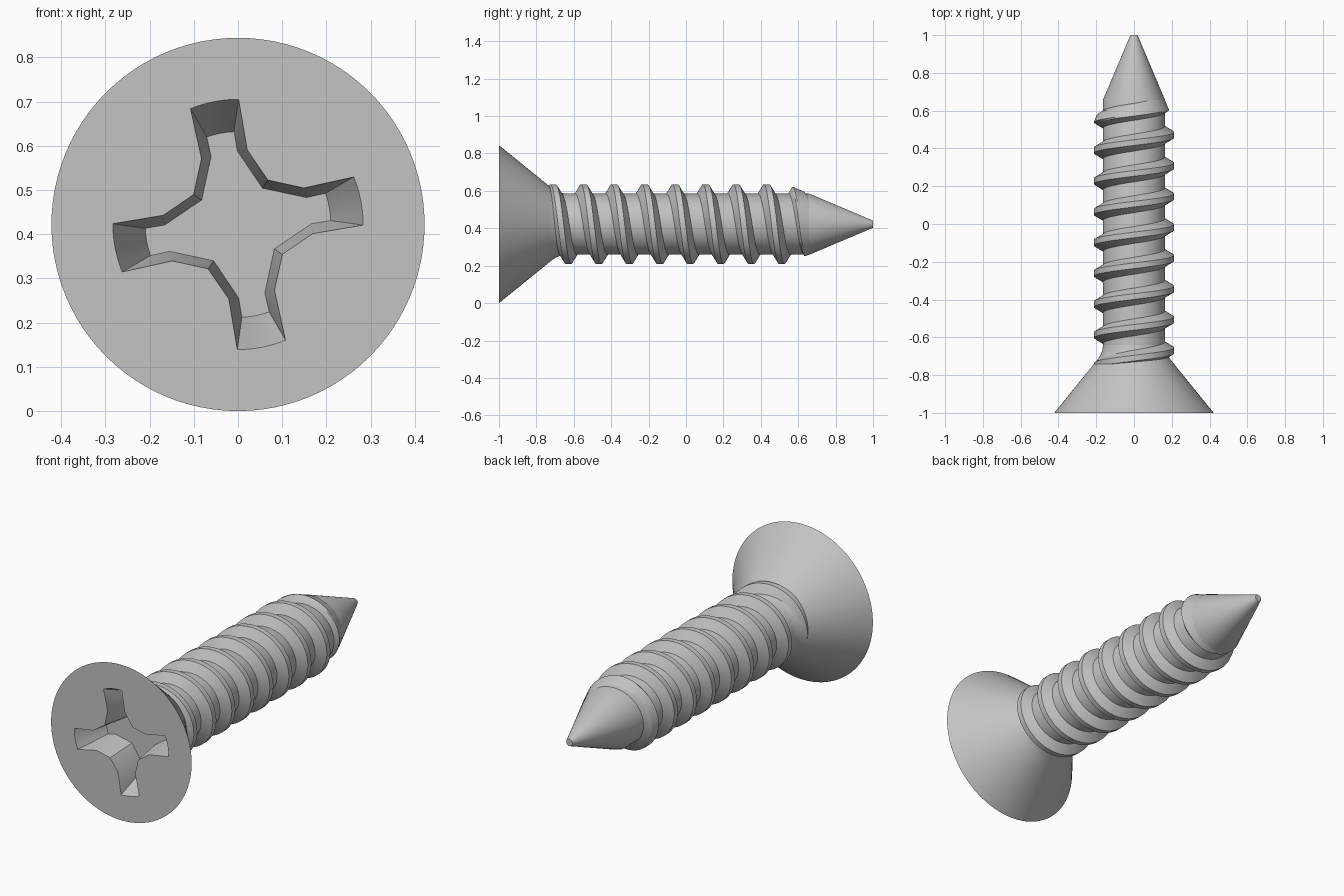
import bpy, bmesh
from math import sin, cos, pi, radians
from mathutils import Vector

cube = bpy.data.objects.get("Cube")
if cube:
    bpy.data.objects.remove(cube, do_unlink=True)

SIDES = 96
HEAD_R, SHAFT_R, THREAD_R, TIP_R = 0.422, 0.163, 0.213, 0.019
CONE_Y = 0.66            # where the point starts
PITCH = 0.163

steel = bpy.data.materials.new("grey_steel")
steel.use_nodes = True
steel.diffuse_color = (0.55, 0.55, 0.55, 1)
steel.node_tree.nodes["Principled BSDF"].inputs["Base Color"].default_value = (0.55, 0.55, 0.55, 1)


def polar(r, a, y):
    """Point around the screw axis, angle measured from +z towards +x."""
    return Vector((r * sin(a), y, HEAD_R + r * cos(a)))


def ring(bm, points):
    return [bm.verts.new(p) for p in points]


def bridge(bm, a, b, closed=True):
    n = len(a)
    for i in range(n if closed else n - 1):
        j = (i + 1) % n
        bm.faces.new((a[i], a[j], b[j], b[i]))


def lathe(bm, profile):
    """Revolve (y, radius) pairs; returns the rings."""
    rings = [ring(bm, [polar(r, 2 * pi * i / SIDES, y) for i in range(SIDES)]) for y, r in profile]
    for a, b in zip(rings, rings[1:]):
        bridge(bm, a, b)
    return rings


def finish(bm, name):
    bmesh.ops.recalc_face_normals(bm, faces=bm.faces[:])
    mesh = bpy.data.meshes.new(name)
    bm.to_mesh(mesh)
    bm.free()
    mesh.materials.append(steel)
    ob = bpy.data.objects.new(name, mesh)
    bpy.context.collection.objects.link(ob)
    bpy.ops.object.select_all(action='DESELECT')
    ob.select_set(True)
    bpy.context.view_layer.objects.active = ob
    bpy.ops.object.shade_smooth_by_angle(angle=radians(25))
    return ob


def cross_loop(bm, y, tip, waist, corner):
    """Four-armed recess outline; tip and waist are (radius, half angle)."""
    pts = []
    for k in range(4):
        axis = radians(90 * k - 11)
        (tr, ta), (wr, wa) = tip, waist
        pts.append(polar(wr, axis - radians(wa), y))
        pts += [polar(tr, axis + radians(ta * s / 3), y) for s in range(-3, 4)]
        pts.append(polar(wr, axis + radians(wa), y))
        pts.append(polar(corner, axis + radians(45), y))
    return ring(bm, pts)


# Countersunk head with a tapered cross recess
bm = bmesh.new()
rings = lathe(bm, [(-1, HEAD_R), (-0.73, 0.203), (-0.71, 0.188), (-0.69, 0.176),
                   (-0.67, 0.168), (-0.64, SHAFT_R)])
bm.faces.new(rings[-1])
outer = cross_loop(bm, -1, (0.283, 11.3), (0.17, 18), 0.121)
floor = cross_loop(bm, -0.83, (0.21, 8.6), (0.166, 10.5), 0.099)
bridge(bm, outer, floor)
bm.faces.new(floor)
edges = [bm.edges.get((loop[i - 1], loop[i])) for loop in (rings[0], outer) for i in range(len(loop))]
bmesh.ops.triangle_fill(bm, edges=edges, use_beauty=True, normal=(0, -1, 0))
finish(bm, "head")

# Shaft with its blunt conical point
bm = bmesh.new()
rings = lathe(bm, [(-0.645, SHAFT_R), (CONE_Y, SHAFT_R), (1, TIP_R)])
bm.faces.new(rings[0])
bm.faces.new(rings[-1])
finish(bm, "shaft")

# Helical thread, trimmed where it runs into the point
slope = (SHAFT_R - TIP_R) / (1 - CONE_Y)
bm = bmesh.new()
step = 0.0075
sections = []
turn_steps = 64
for i in range(int(-0.35 * turn_steps), int(8.75 * turn_steps)):
    t = 2 * pi * i / turn_steps
    mid = -0.71 + PITCH * i / turn_steps
    pts = []
    for k in range(-7, 8):
        y = mid + k * step
        r = min(THREAD_R, SHAFT_R + (0.045 - abs(k) * step) * 5 / 3)
        r = min(r, SHAFT_R + slope * (CONE_Y - y) - 0.001)
        pts.append(polar(r, t, y))
    # inner edge buried in the shaft closes the section
    pts += [polar(0.11, t, mid + 7 * step), polar(0.11, t, mid - 7 * step)]
    sections.append(ring(bm, pts))
for a, b in zip(sections, sections[1:]):
    bridge(bm, a, b)
bm.faces.new(sections[0])
bm.faces.new(sections[-1])
finish(bm, "thread")
